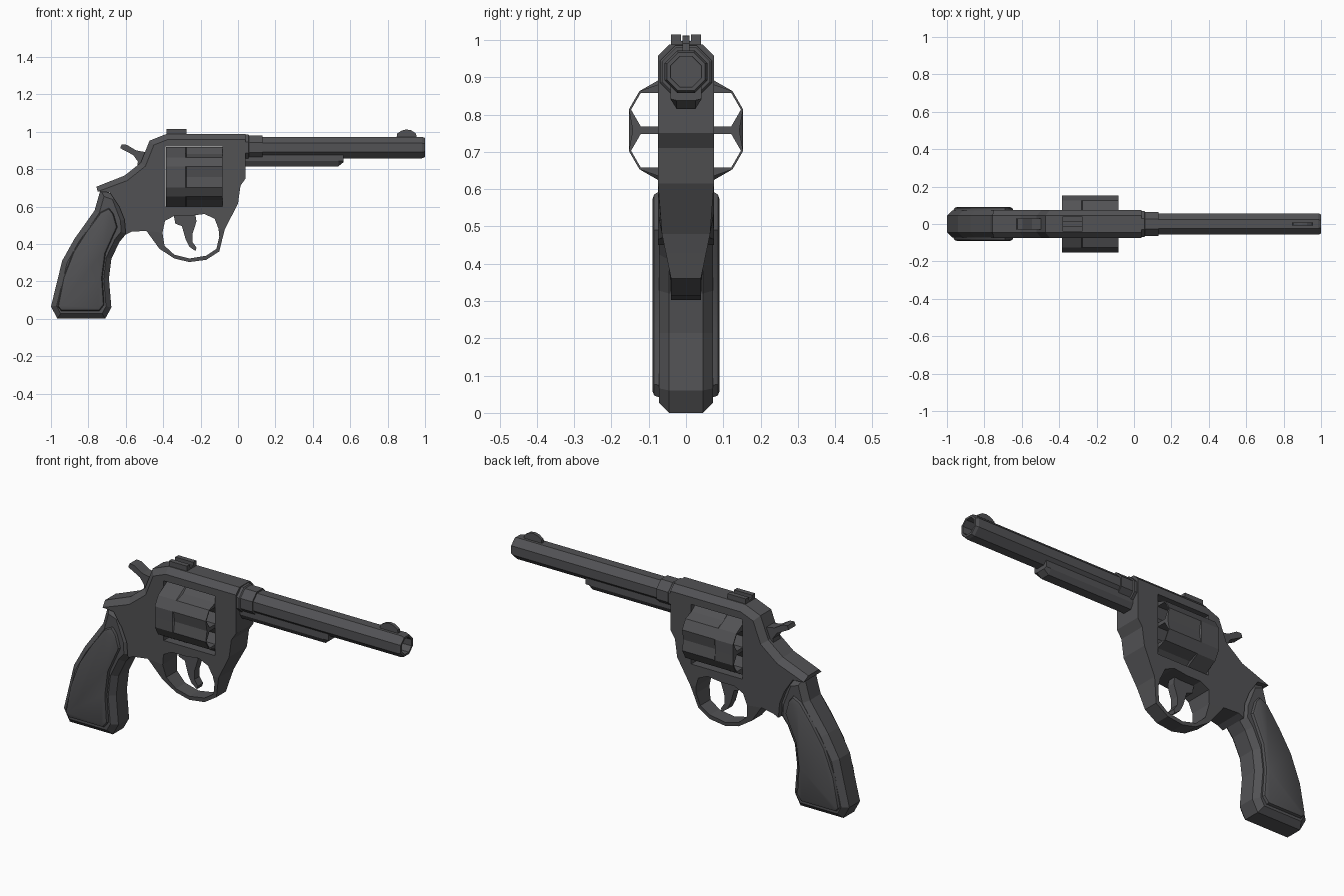
import bpy, bmesh, math
from mathutils import Vector

if "Cube" in bpy.data.objects:
    bpy.data.objects.remove(bpy.data.objects["Cube"], do_unlink=True)

metal = bpy.data.materials.new("dark gunmetal grey")
metal.use_nodes = True
COLOUR = (0.085, 0.085, 0.09, 1)
metal.diffuse_color = COLOUR
metal.node_tree.nodes["Principled BSDF"].inputs["Base Color"].default_value = COLOUR


def finish(name, bm):
    bmesh.ops.recalc_face_normals(bm, faces=bm.faces[:])
    mesh = bpy.data.meshes.new(name)
    bm.to_mesh(mesh)
    bm.free()
    obj = bpy.data.objects.new(name, mesh)
    bpy.context.collection.objects.link(obj)
    mesh.materials.append(metal)
    return obj


def prism(name, outline, half, y=0, bevel=0, rule=None, width=None, segments=1):
    """Side profile of (x, z) points, thickened in y, with chosen rim edges bevelled."""
    bm = bmesh.new()
    face = bm.faces.new([bm.verts.new((x, -half, z)) for x, z in outline])
    new = bmesh.ops.extrude_face_region(bm, geom=[face])["geom"]
    for v in new:
        if isinstance(v, bmesh.types.BMVert):
            v.co.y = half
    bmesh.ops.recalc_face_normals(bm, faces=bm.faces[:])
    if width:
        for v in bm.verts:
            v.co.y = math.copysign(width(v.co), v.co.y)
    if bevel:
        rims = [e for e in bm.edges if abs(e.verts[0].co.y - e.verts[1].co.y) < half
                and (rule is None or any(rule(f) for f in e.link_faces))]
        bmesh.ops.bevel(bm, geom=rims, offset=bevel, segments=segments, profile=0.5, affect='EDGES')
    bmesh.ops.translate(bm, verts=bm.verts[:], vec=(0, y, 0))
    return finish(name, bm)


def loft(name, rings):
    """Join a row of equal point rings, closing both ends."""
    bm = bmesh.new()
    loops = [[bm.verts.new(p) for p in ring] for ring in rings]
    for a, b in zip(loops, loops[1:]):
        for i in range(len(a)):
            j = (i + 1) % len(a)
            bm.faces.new((a[i], a[j], b[j], b[i]))
    bm.faces.new(loops[0])
    bm.faces.new(loops[-1])
    return finish(name, bm)


def ring(x, polar, y=0, z=0):
    return [(x, y + r * math.cos(math.radians(a)), z + r * math.sin(math.radians(a)))
            for a, r in polar]


def octagon(x, apothem):
    r = apothem / math.cos(math.pi / 8)
    return ring(x, [(22.5 + 45 * i, r) for i in range(8)], z=0.915)


def cut(target, cutter):
    cutter.hide_render = True
    mod = target.modifiers.new("cut", 'BOOLEAN')
    mod.operation = 'DIFFERENCE'
    mod.solver = 'EXACT'
    mod.object = cutter
    bpy.context.view_layer.objects.active = target
    bpy.ops.object.modifier_apply(modifier=mod.name)
    bpy.data.objects.remove(cutter, do_unlink=True)


def taper(co):
    """Half width that narrows down the trigger guard."""
    if co.x < -0.5:
        return 0.075
    t = min(max((0.53 - co.z) / 0.17, 0), 1)
    return 0.075 - 0.035 * t


# Frame with chamfered top and a window for the cylinder
frame = prism("frame", [
    (-0.382, 0.988), (0.04, 0.988), (0.04, 0.75), (0.013, 0.71), (0, 0.615), (-0.07, 0.48),
    (-0.104, 0.48), (-0.125, 0.535), (-0.18, 0.56), (-0.26, 0.55), (-0.34, 0.55), (-0.39, 0.524),
    (-0.404, 0.46), (-0.49, 0.47), (-0.57, 0.465), (-0.6, 0.45), (-0.607, 0.53), (-0.635, 0.6),
    (-0.685, 0.675), (-0.75, 0.68), (-0.757, 0.706), (-0.607, 0.765), (-0.52, 0.834),
    (-0.473, 0.952)], 0.075, bevel=0.03, width=taper,
    rule=lambda f: f.normal.z > 0.2 and f.calc_center_median().z > 0.7)
cut(frame, prism("window_cutter", [(-0.388, 0.6), (-0.083, 0.6), (-0.083, 0.92), (-0.388, 0.92)], 0.2))

# Trigger guard loop
prism("trigger_guard", [
    (-0.49, 0.47), (-0.42, 0.374), (-0.34, 0.322), (-0.26, 0.303), (-0.17, 0.315), (-0.1, 0.36),
    (-0.083, 0.43), (-0.07, 0.48), (-0.104, 0.48), (-0.1, 0.44), (-0.115, 0.374), (-0.17, 0.337),
    (-0.26, 0.322), (-0.34, 0.342), (-0.393, 0.39), (-0.404, 0.46)], 0.04, width=taper)

# Trigger and hammer
prism("trigger", [
    (-0.345, 0.56), (-0.335, 0.508), (-0.3, 0.495), (-0.28, 0.425), (-0.26, 0.385), (-0.228, 0.362),
    (-0.222, 0.38), (-0.243, 0.41), (-0.243, 0.455), (-0.222, 0.52), (-0.23, 0.57)], 0.022)
prism("hammer", [
    (-0.63, 0.912), (-0.622, 0.932), (-0.595, 0.93), (-0.545, 0.9), (-0.49, 0.89), (-0.46, 0.85),
    (-0.49, 0.79), (-0.54, 0.81), (-0.535, 0.84), (-0.56, 0.875)], 0.03)

# Cylinder: wide flats between chambers, fluted along the front
CENTRE_Z = 0.758


def cylinder_ring(x, valley):
    points = []
    for i in range(6):
        a = 30 + 60 * i
        points += [(a - 10, 0.163), (a + 10, 0.163), (a + 30, valley)]
    return ring(x, points, z=CENTRE_Z)


drum = loft("cylinder", [cylinder_ring(-0.386, 0.153), cylinder_ring(-0.28, 0.153),
                         cylinder_ring(-0.275, 0.143), cylinder_ring(-0.084, 0.143)])
for i in range(6):
    a = math.radians(30 + 60 * i)
    cy, cz = 0.11 * math.cos(a), CENTRE_Z + 0.11 * math.sin(a)
    hexagon = [(60 * k, 0.052) for k in range(6)]
    cut(drum, loft("chamber_cutter", [ring(x, hexagon, cy, cz) for x in (-0.5, 0)]))

# Barrel with open bore, and the collar that joins it to the frame
loft("barrel", [octagon(x, r) for x, r in
                [(0.02, 0.057), (0.985, 0.057), (1, 0.051), (1, 0.041), (0.75, 0.04)]])
loft("barrel_collar", [octagon(x, r) for x, r in
                       [(0.02, 0.07), (0.055, 0.07), (0.06, 0.065), (0.13, 0.065)]])

# Ejector housing under the barrel
loft("ejector_housing", [
    [(x, -0.042, 0.89), (x, 0.042, 0.89), (x, 0.042, 0.842), (x, 0.025, low), (x, -0.025, low),
     (x, -0.042, 0.842)] for x, low in [(0.02, 0.815), (0.537, 0.815), (0.565, 0.838)]])

# Sights
prism("rear_sight_base", [(-0.382, 0.98), (-0.275, 0.98), (-0.275, 0.997), (-0.382, 0.997)], 0.04)
for side, label in ((-1, "right"), (1, "left")):
    prism("rear_sight_post_" + label,
          [(-0.382, 0.985), (-0.275, 0.985), (-0.275, 1.015), (-0.382, 1.015)], 0.013, y=side * 0.027)
prism("front_sight", [
    (0.848, 0.965), (0.85, 0.99), (0.875, 1.006), (0.9, 1.012), (0.925, 1.008), (0.952, 0.99),
    (0.955, 0.965)], 0.009)

# Grip core and the two raised side panels
prism("grip_core", [
    (-0.735, 0.69), (-0.767, 0.578), (-0.874, 0.428), (-0.94, 0.31), (-0.97, 0.187), (-1, 0.065),
    (-0.965, 0), (-0.71, 0), (-0.677, 0.06), (-0.69, 0.214), (-0.677, 0.32), (-0.634, 0.41),
    (-0.597, 0.455), (-0.6, 0.53), (-0.65, 0.66)], 0.073, bevel=0.028)
for side, label in ((-1, "right"), (1, "left")):
    panel = prism("grip_panel_" + label, [
        (-0.69, 0.592), (-0.735, 0.57), (-0.81, 0.47), (-0.88, 0.36), (-0.935, 0.22), (-0.965, 0.065),
        (-0.945, 0.042), (-0.74, 0.042), (-0.715, 0.075), (-0.725, 0.22), (-0.708, 0.35),
        (-0.645, 0.49), (-0.665, 0.56)], 0.03, y=side * 0.06, bevel=0.016, segments=2)
    bpy.ops.object.select_all(action='DESELECT')
    panel.select_set(True)
    bpy.context.view_layer.objects.active = panel
    bpy.ops.object.shade_smooth_by_angle(angle=math.radians(35))
